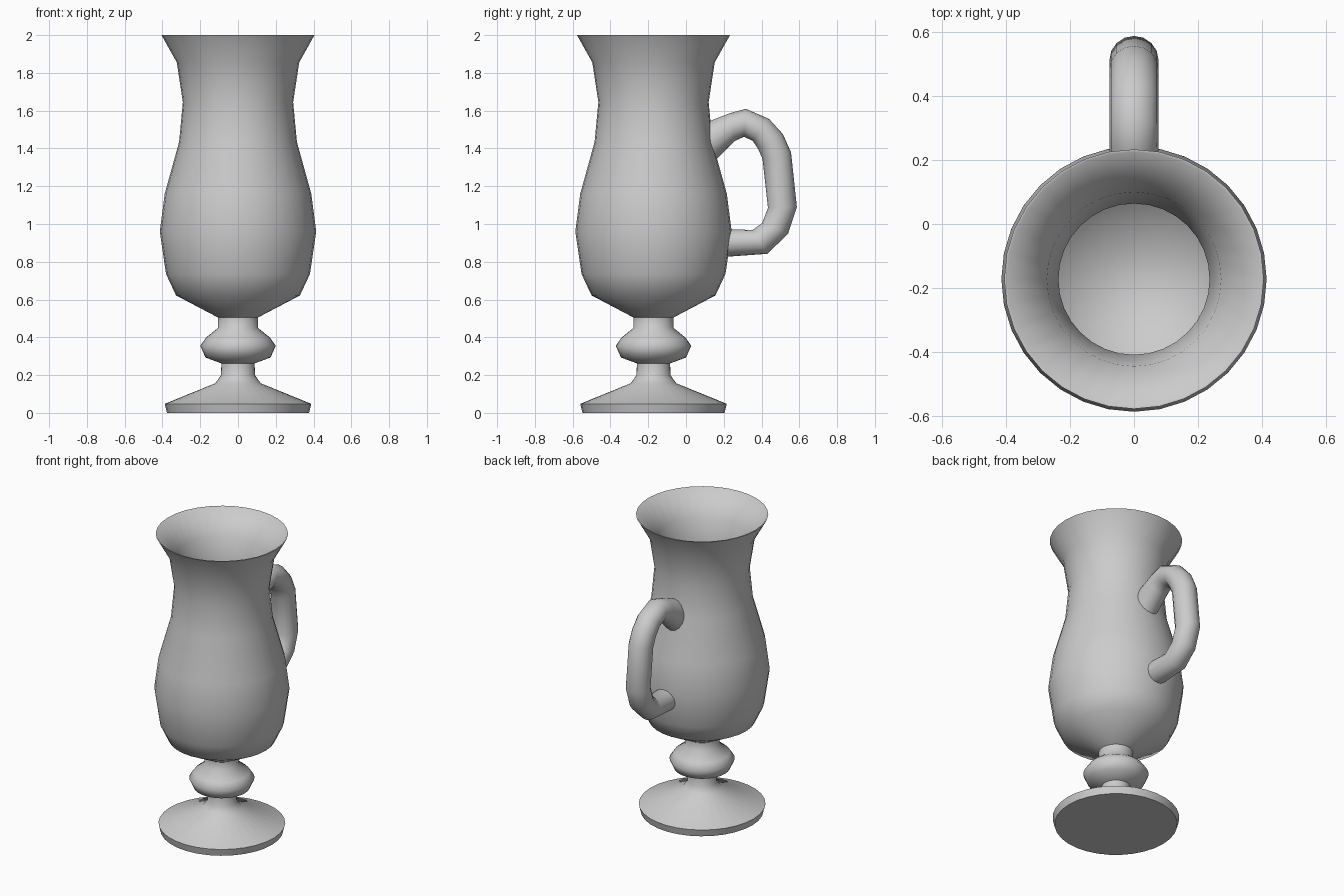
import bpy, bmesh, math

if "Cube" in bpy.data.objects:
    bpy.data.objects.remove(bpy.data.objects["Cube"])

AXIS_Y = -0.172


def finish(bm, name, angle):
    bmesh.ops.remove_doubles(bm, verts=bm.verts, dist=1e-5)
    bmesh.ops.recalc_face_normals(bm, faces=bm.faces)
    me = bpy.data.meshes.new(name)
    bm.to_mesh(me)
    bm.free()
    ob = bpy.data.objects.new(name, me)
    bpy.context.collection.objects.link(ob)
    bpy.ops.object.select_all(action='DESELECT')
    ob.select_set(True)
    bpy.context.view_layer.objects.active = ob
    bpy.ops.object.shade_smooth_by_angle(angle=math.radians(angle))
    return ob


def lathe(name, profile, sides=32, angle=60):
    bm = bmesh.new()
    verts = [bm.verts.new((r, 0, z)) for r, z in profile]
    edges = [bm.edges.new(pair) for pair in zip(verts, verts[1:])]
    bmesh.ops.spin(bm, geom=verts + edges, cent=(0, 0, 0), axis=(0, 0, 1),
                   angle=math.tau, steps=sides)
    bmesh.ops.translate(bm, verts=bm.verts, vec=(0, AXIS_Y, 0))
    return finish(bm, name, angle)


def sweep(name, sections, half_width, sides=16):
    # each section: outer and inner silhouette point in the y-z plane
    bm = bmesh.new()
    rings = []
    for oy, oz, iy, iz in sections:
        cy, cz, hy, hz = (oy + iy) / 2, (oz + iz) / 2, (oy - iy) / 2, (oz - iz) / 2
        ring = []
        for k in range(sides):
            a = math.tau * k / sides
            c = math.cos(a)
            ring.append(bm.verts.new((half_width * math.sin(a), cy + hy * c, cz + hz * c)))
        rings.append(ring)
    for r0, r1 in zip(rings, rings[1:]):
        for k in range(sides):
            n = (k + 1) % sides
            bm.faces.new((r0[k], r0[n], r1[n], r1[k]))
    bm.faces.new(rings[0])
    bm.faces.new(rings[-1])
    return finish(bm, name, 60)


# foot, stem bead and hollow bowl in one turned profile
lathe("glass_body", [
    (0, 0), (0.376, 0), (0.388, 0.048), (0.12, 0.157), (0.09, 0.2), (0.088, 0.262),
    (0.172, 0.293), (0.2, 0.355), (0.17, 0.398), (0.106, 0.45), (0.106, 0.505),
    (0.328, 0.622), (0.381, 0.735), (0.414, 0.96), (0.388, 1.16), (0.312, 1.434),
    (0.292, 1.645), (0.324, 1.855), (0.405, 2.0),
    # inside wall
    (0.397, 2.0), (0.272, 1.855), (0.236, 1.645), (0.256, 1.43), (0.33, 1.155),
    (0.355, 0.96), (0.325, 0.755), (0.28, 0.665), (0.1, 0.575), (0, 0.56)])

# handle
sweep("handle", [
    (0.10, 1.535, 0.145, 1.325), (0.233, 1.587, 0.26, 1.44),
    (0.317, 1.61, 0.307, 1.462), (0.44, 1.556, 0.354, 1.44),
    (0.513, 1.476, 0.383, 1.395), (0.556, 1.38, 0.405, 1.345),
    (0.587, 1.09, 0.434, 1.085), (0.54, 0.947, 0.403, 1.005),
    (0.43, 0.842, 0.352, 0.968), (0.19, 0.825, 0.20, 0.974)], 0.077)
